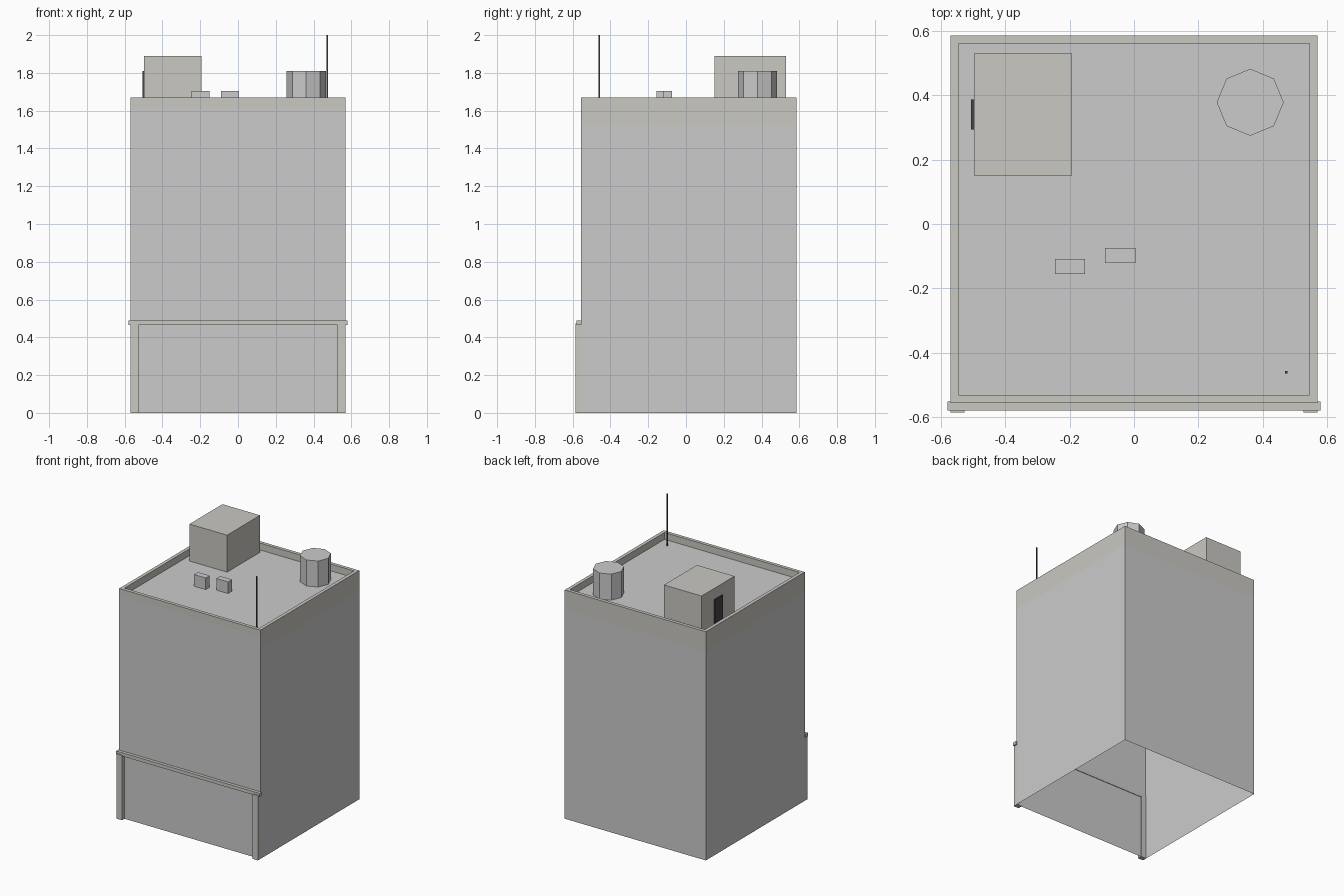
import bpy, bmesh, math
from mathutils import Matrix

if "Cube" in bpy.data.objects:
    bpy.data.objects.remove(bpy.data.objects["Cube"])

X, YF, YB = 0.57, -0.556, 0.585      # outer wall planes
ROOF, TOP, RIM = 1.62, 1.67, 0.025   # roof level, parapet top, parapet width


def material(name, rgb):
    m = bpy.data.materials.new(name)
    m.diffuse_color = (*rgb, 1)
    m.use_nodes = True
    m.node_tree.nodes["Principled BSDF"].inputs["Base Color"].default_value = m.diffuse_color
    return m


stone = material("pale_stone", (0.59, 0.58, 0.54))
dark = material("dark_metal", (0.06, 0.06, 0.07))


def finish(name, bm, mat=None):
    me = bpy.data.meshes.new(name)
    bm.to_mesh(me)
    bm.free()
    ob = bpy.data.objects.new(name, me)
    bpy.context.collection.objects.link(ob)
    if mat:
        me.materials.append(mat)
    return ob


def box(name, x, y, z, mat=None):
    bm = bmesh.new()
    size = [b - a for a, b in (x, y, z)]
    mid = [(a + b) / 2 for a, b in (x, y, z)]
    bmesh.ops.create_cube(bm, size=1, matrix=Matrix.Translation(mid) @ Matrix.Diagonal((*size, 1)))
    return finish(name, bm, mat)


def quads(name, faces, mat=None):
    bm = bmesh.new()
    for f in faces:
        bm.faces.new([bm.verts.new(p) for p in f])
    bmesh.ops.remove_doubles(bm, verts=bm.verts, dist=1e-5)
    return finish(name, bm, mat)


def wall(a, b, z0, z1):
    return [(*a, z0), (*b, z0), (*b, z1), (*a, z1)]


# Outer and inner outlines, counter-clockwise from front left
outer = [(-X, YF), (X, YF), (X, YB), (-X, YB)]
xi, yf, yb = X - RIM, YF + RIM, YB - RIM
inner = [(-xi, yf), (xi, yf), (xi, yb), (-xi, yb)]
split = [ROOF, 1.525, 1.525, 1.525]  # where stone band starts on each side

# Hollow wall shell, open underneath, with stone band and parapet on top
shell, parapet = [], []
for i in range(4):
    j = (i + 1) % 4
    shell.append(wall(outer[i], outer[j], 0, split[i]))
    parapet.append(wall(outer[i], outer[j], split[i], TOP))
    parapet.append([(*outer[i], TOP), (*outer[j], TOP), (*inner[j], TOP), (*inner[i], TOP)])
    parapet.append(wall(inner[j], inner[i], ROOF, TOP))
quads("outer_walls", shell)
quads("parapet", parapet, stone)
quads("roof_deck", [[(*p, ROOF) for p in inner]])

# Shopfront surround
for side, x in (("left", (-X, -0.527)), ("right", (0.527, X))):
    box(f"{side}_pilaster", x, (-0.585, -0.551), (0, 0.473), stone)
box("shopfront_lintel", (-0.58, 0.58), (-0.579, -0.552), (0.465, 0.49), stone)

# Stair house with its door
box("stair_house", (-0.497, -0.193), (0.15, 0.53), (ROOF, 1.89), stone)
box("stair_door", (-0.506, -0.49), (0.294, 0.386), (ROOF, 1.81), dark)

# Air conditioning units
for n, (x, y) in enumerate(((-0.199, -0.132), (-0.043, -0.098)), 1):
    box(f"air_unit_{n}", (x - 0.047, x + 0.047), (y - 0.023, y + 0.023), (ROOF, 1.705))

# Eight-sided water tank
bm = bmesh.new()
bmesh.ops.create_cone(bm, cap_ends=True, segments=8, radius1=0.104, radius2=0.104, depth=1.81 - ROOF,
                      matrix=Matrix.Translation((0.361, 0.378, (1.81 + ROOF) / 2)))
finish("water_tank", bm)

# Aerial
box("aerial", (0.469, 0.477), (-0.464, -0.456), (ROOF, 2.0), dark)
